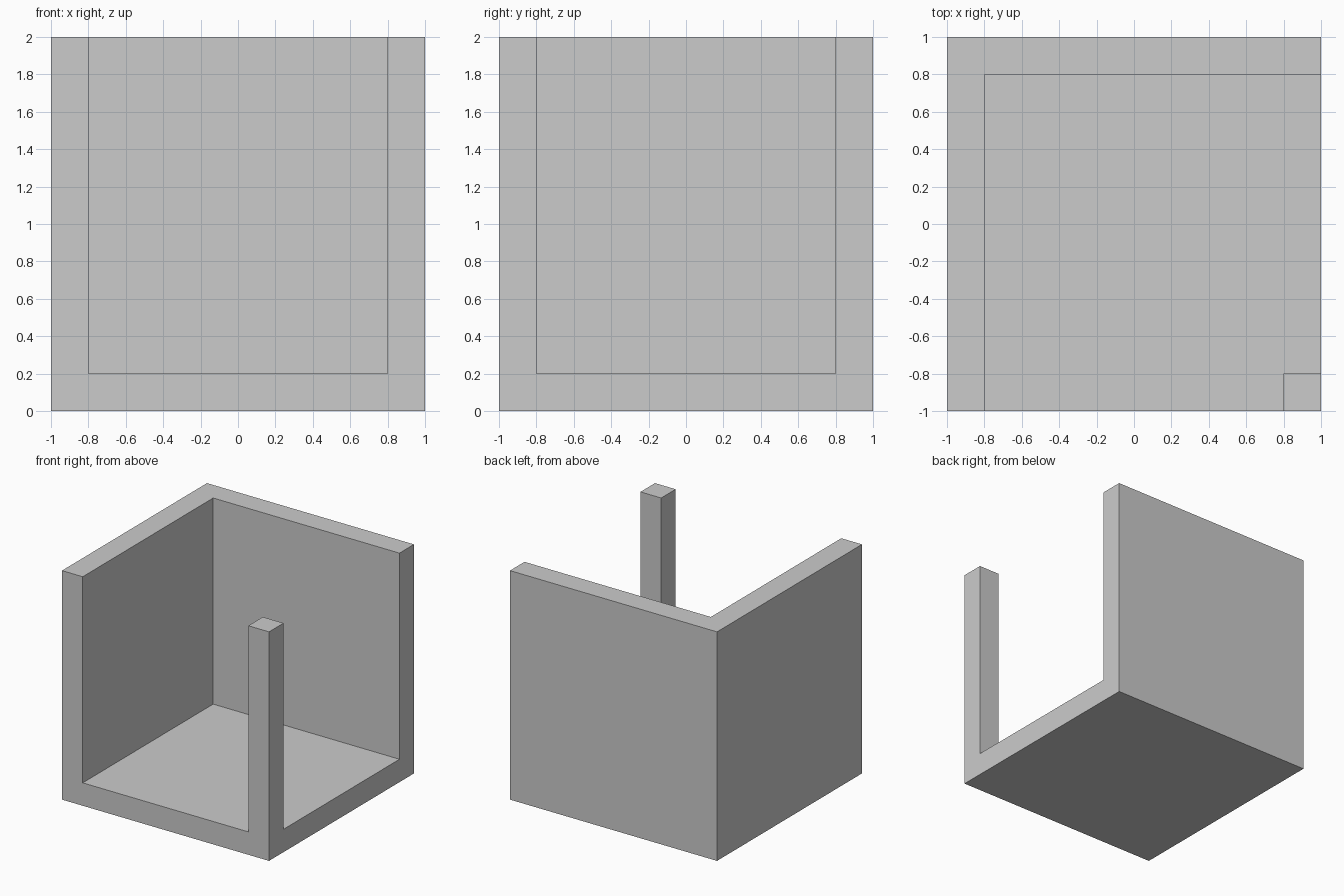
import bpy
import bmesh
from mathutils import Matrix, Vector

HALF = 1.0        # half of the outer size
INNER = 0.8       # inner face of walls and post
FLOOR = 0.2       # floor thickness
HEIGHT = 2.0

default_cube = bpy.data.objects.get("Cube")
if default_cube:
    bpy.data.objects.remove(default_cube, do_unlink=True)

# Material
grey = bpy.data.materials.new("light_grey")
grey.use_nodes = True
colour = (0.6, 0.6, 0.6, 1)
grey.diffuse_color = colour
grey.node_tree.nodes["Principled BSDF"].inputs["Base Color"].default_value = colour

# Floor slab, cut along the inner lines of walls and post
bm = bmesh.new()
bmesh.ops.create_cube(bm, size=1)
bmesh.ops.scale(bm, vec=(2 * HALF, 2 * HALF, FLOOR), verts=bm.verts)
bmesh.ops.translate(bm, vec=(0, 0, FLOOR / 2), verts=bm.verts)
for axis in (Vector((1, 0, 0)), Vector((0, 1, 0))):
    for side in (-INNER, INNER):
        bmesh.ops.bisect_plane(bm, geom=bm.verts[:] + bm.edges[:] + bm.faces[:],
                               plane_co=axis * side, plane_no=axis)


def is_raised(face):
    """Top cells under the right wall, the back wall or the corner post."""
    if face.normal.z < 0.5:
        return False
    c = face.calc_center_median()
    wall = c.x < -INNER or c.y > INNER
    post = c.x > INNER and c.y < -INNER
    return wall or post


# Raise the two walls and the corner post
bm.normal_update()
raised = [f for f in bm.faces if is_raised(f)]
result = bmesh.ops.extrude_face_region(bm, geom=raised)
top_verts = [g for g in result["geom"] if isinstance(g, bmesh.types.BMVert)]
bmesh.ops.translate(bm, vec=(0, 0, HEIGHT - FLOOR), verts=top_verts)

# Merge coplanar cells into clean flat faces
bmesh.ops.recalc_face_normals(bm, faces=bm.faces)
bmesh.ops.dissolve_limit(bm, angle_limit=0.01, verts=bm.verts, edges=bm.edges)

mesh = bpy.data.meshes.new("open_box")
bm.to_mesh(mesh)
bm.free()
mesh.materials.append(grey)
box = bpy.data.objects.new("open_box_with_corner_post", mesh)
bpy.context.collection.objects.link(box)
